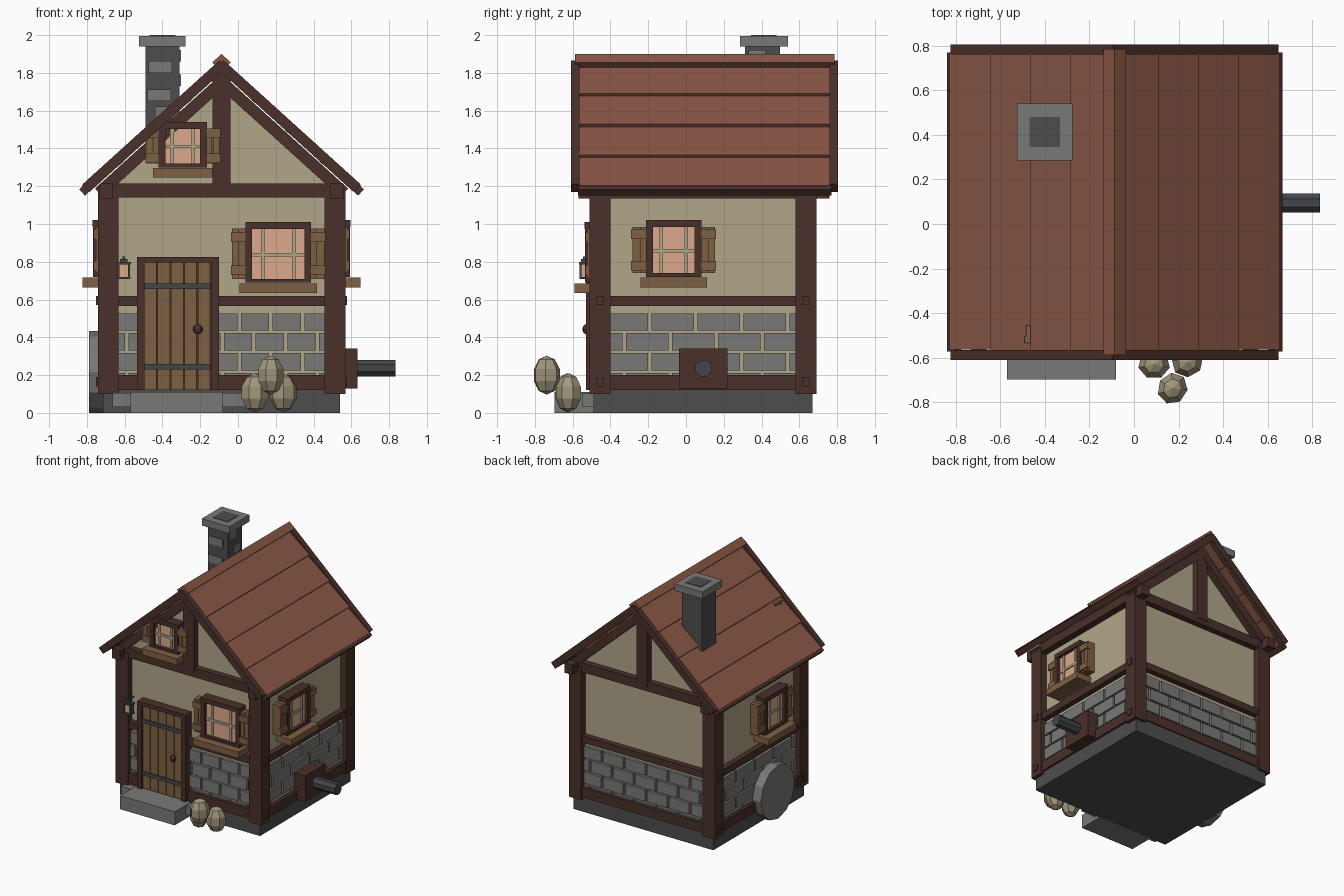
import bpy, bmesh, math
from mathutils import Matrix, Vector

if "Cube" in bpy.data.objects:
    bpy.data.objects.remove(bpy.data.objects["Cube"])


def material(name, r, g, b):
    m = bpy.data.materials.new(name)
    m.diffuse_color = (r, g, b, 1)
    m.use_nodes = True
    m.node_tree.nodes["Principled BSDF"].inputs["Base Color"].default_value = m.diffuse_color
    return m


PLASTER = material("plaster", .44, .38, .25)
STONE = material("grey stone", .19, .19, .185)
DARK = material("dark stone", .075, .075, .075)
TIMBER = material("dark timber", .068, .030, .023)
ROOF = material("roof red", .25, .095, .06)
WOOD = material("light wood", .21, .115, .055)
GLASS = material("warm glass", .72, .40, .26)
IRON = material("iron", .055, .06, .068)
SACK = material("beige", .36, .31, .20)

CX, CY = -.087, .09        # house axis
HX, HY = .60, .545         # plaster half sizes


def finish(name, bm, mat, M=Matrix()):
    bmesh.ops.recalc_face_normals(bm, faces=bm.faces)
    me = bpy.data.meshes.new(name)
    bm.to_mesh(me)
    bm.free()
    me.materials.append(mat)
    me.transform(M)
    ob = bpy.data.objects.new(name, me)
    bpy.context.collection.objects.link(ob)
    return ob


def boxes(name, mat, items, M=Matrix()):
    """Each item is x0, x1, y0, y1, z0, z1."""
    bm = bmesh.new()
    for x0, x1, y0, y1, z0, z1 in items:
        c = Vector((x0 + x1, y0 + y1, z0 + z1)) / 2
        S = Matrix.Diagonal((x1 - x0, y1 - y0, z1 - z0, 1))
        bmesh.ops.create_cube(bm, size=1, matrix=Matrix.Translation(c) @ S)
    return finish(name, bm, mat, M)


def prisms(name, mat, items):
    """Each item is an xz profile (about the house axis), y0, y1."""
    bm = bmesh.new()
    for pts, y0, y1 in items:
        a = [bm.verts.new((CX + x, y0, z)) for x, z in pts]
        b = [bm.verts.new((CX + x, y1, z)) for x, z in pts]
        n = len(pts)
        bm.faces.new(a)
        bm.faces.new(b[::-1])
        for i in range(n):
            bm.faces.new((a[i], b[i], b[(i + 1) % n], a[(i + 1) % n]))
    return finish(name, bm, mat)


def cylinder(name, mat, r, depth, sides, M):
    bm = bmesh.new()
    bmesh.ops.create_cone(bm, cap_ends=True, segments=sides, radius1=r, radius2=r, depth=depth)
    return finish(name, bm, mat, M)


# wall frames: local x runs along the wall, local -y points outward from the plaster
def wall(angle, half):
    R = Matrix.Rotation(math.radians(angle), 4, 'Z')
    return Matrix.Translation((CX, CY, 0)) @ R @ Matrix.Translation((0, -half, 0))


FRONT, RIGHT, BACK, LEFT = wall(0, HY), wall(90, HX), wall(180, HY), wall(-90, HX)

# foundation and house body
boxes("foundation", DARK, [(CX - .628, CX + .628, -.49, .67, 0, .13)])
prisms("plaster_body", PLASTER, [([(-HX, .12), (HX, .12), (HX, 1.24), (0, 1.79), (-HX, 1.24)],
                                  CY - HY, CY + HY)])

# corner posts
boxes("corner_posts", TIMBER, [
    (CX + sx * .6 - .055, CX + sx * .6 + .055, CY + sy * .545 - .055, CY + sy * .545 + .055, .1, 1.18)
    for sx in (-1, 1) for sy in (-1, 1)])

# wall beams and stone courses
for name, M, half, top, w in (("front", FRONT, HX, 1.215, .15), ("right", RIGHT, HY, 1.18, .225),
                              ("back", BACK, HX, 1.215, .18), ("left", LEFT, HY, 1.18, .225)):
    h = half - .02
    boxes(name + "_beams", TIMBER, [(-h, h, -.045, .02, .12, .2), (-h, h, -.045, .02, .565, .62),
                                    (-h, h, -.05, .02, 1.14, top)], M)
    stones = []
    for row in range(4):
        z = .12 + row * .105
        u = -half + .03 - (row % 2 == 0) * w * .6
        while u < half - .06:
            a, b = max(u, -half + .03), min(u + w, half - .03)
            if b - a > .03:
                stones.append((a, b, -.022, .01, z, z + .092))
            u += w + .018
    boxes(name + "_wall_stones", STONE, stones, M)

# eave beams along the roof
boxes("eave_beams", TIMBER, [(CX + s * .61 - .035, CX + s * .61 + .035, -.57, .76, 1.135, 1.215)
                             for s in (-1, 1)])
# pegs at post feet and beam joints
boxes("post_pegs", TIMBER, [(CX + s * .655 - .01, CX + s * .655 + .01, y - .02, y + .02, z, z + .05)
                            for s in (-1, 1) for y in (-.455, .635) for z in (.14, .57)])
# gable posts
boxes("gable_posts", TIMBER, [(CX - .048, CX + .048, y, y + .08, 1.18, 1.8) for y in (-.51, .61)])

# roof
SLOPE = math.atan2(.67, .74)
CA, SA = math.cos(SLOPE), math.sin(SLOPE)


def slope_strip(side, x0, x1, top0, top1, thick):
    """Profile lying along the roof slope; tops are offsets along the slope normal."""
    def pt(x, off):
        return (side * (x + off * SA), 1.855 - x * SA / CA + off * CA)
    return [pt(x0, top0), pt(x1, top1), pt(x1, top1 - thick), pt(x0, top0 - thick)]


tiles, barges, rafters, fascia = [], [], [], []
for s in (-1, 1):
    for i in range(4):
        grow = .004 * i
        tiles.append((slope_strip(s, .005 + .18 * i, .19 + .18 * i, -.008, .012, .034),
                      -.575 + grow, .775 - grow))
    for y in (-.61, .76):
        barges.append((slope_strip(s, 0, .725, .016, .016, .055), y, y + .045))
    for y in (-.515, .615):
        rafters.append((slope_strip(s, .0, .70, -.045, -.045, .062), y, y + .08))
    fascia.append((slope_strip(s, .715, .748, .008, .008, .045), -.572, .77))
prisms("roof_planks", ROOF, tiles)
prisms("barge_boards", TIMBER, barges)
prisms("gable_rafters", TIMBER, rafters)
prisms("eave_fascia", TIMBER, fascia)
prisms("roof_ridge", ROOF, [([(0, 1.9), (.05, 1.855), (0, 1.81), (-.05, 1.855)], -.587, .785)])

# chimney
boxes("chimney_shaft", DARK, [(-.49, -.31, .312, .497, 1.42, 1.95)])
boxes("chimney_cap", STONE, [(-.525, -.277, .285, .54, 1.94, 1.996)])
boxes("chimney_opening", DARK, [(-.468, -.332, .345, .48, 1.99, 2.0)])
boxes("chimney_stones", STONE,
      [(x, x + .125, .304, .32, z, z + .062) for x, z in ((-.475, 1.8), (-.48, 1.65), (-.44, 1.56))]
      + [(-.32, -.302, y, y + .09, z, z + .062) for y, z in ((.38, 1.73), (.33, 1.86))])


# windows with sill and shutters
def window(name, M, u, half, z0, z1, shutter):
    t = .036
    h = z1 - z0
    boxes(name + "_glass", GLASS, [(u - half + t, u + half - t, -.055, 0, z0 + .01, z1 - t)], M)
    boxes(name + "_frame", TIMBER, [(u - half, u - half + t, -.08, 0, z0, z1),
                                    (u + half - t, u + half, -.08, 0, z0, z1),
                                    (u - half, u + half, -.082, 0, z1 - t, z1),
                                    (u - half, u + half, -.08, 0, z0, z0 + .02)], M)
    g = (half - t) * .6
    zm = z0 + h * .46
    boxes(name + "_lattice", PLASTER, [(u + k - .009, u + k + .009, -.065, -.05, z0 + .015, z1 - t)
                                       for k in (-g, g)]
          + [(u - half + t, u + half - t, -.064, -.05, zm - .009, zm + .009)], M)
    boxes(name + "_sill", WOOD, [(u - half - .03, u + half + .03, -.135, 0, z0 - .055, z0 - .004)], M)
    parts = []
    for s in (-1, 1):
        a, b = sorted((u + s * (half - .006), u + s * (half + shutter - .01)))
        m = (a + b) / 2
        parts += [(a, m - .002, -.066, 0, z0 + .02, z1 - .035), (m + .002, b, -.066, 0, z0 + .02, z1 - .035)]
        for f in (.2, .75):
            parts.append((a - .006, b + .006, -.078, -.05, z0 + h * f - .025, z0 + h * f + .025))
    boxes(name + "_shutters", WOOD, parts, M)


window("front_window", FRONT, .30, .174, .69, 1.01, .08)
window("attic_window", FRONT, -.205, .128, 1.30, 1.54, .075)
window("right_window", RIGHT, -.155, .147, .72, 1.02, .082)
window("left_window", LEFT, .155, .147, .72, 1.02, .082)

# door
boxes("door_frame", TIMBER, [(-.535, -.495, -.53, -.4, .12, .825), (-.142, -.1, -.53, -.4, .12, .825),
                             (-.535, -.1, -.532, -.4, .795, .825)])
boxes("door_backing", TIMBER, [(-.5, -.14, -.498, -.4, .12, .8)])
boxes("door_planks", WOOD, [(-.497 + i * .0712, -.432 + i * .0712, -.512, -.45, .12, .797) for i in range(5)])
boxes("door_straps", IRON, [(-.495, -.145, -.522, -.5, z, z + .03) for z in (.23, .655)])
bm = bmesh.new()
bmesh.ops.create_uvsphere(bm, u_segments=8, v_segments=6, radius=.026)
finish("door_knob", bm, TIMBER, Matrix.Translation((-.213, -.53, .443)) @ Matrix.Diagonal((1, .7, 1, 1)))

# door steps
boxes("door_step", STONE, [(-.57, -.08, -.697, -.48, 0, .11)])
boxes("step_footing", STONE, [(-.665, .05, -.55, -.48, .03, .105)])

# lantern beside the door
LX, LY = -.605, -.54
boxes("lantern_frame", IRON, [(LX - .035, LX + .035, LY - .025, LY + .025, .708, .72),
                              (LX - .038, LX + .038, LY - .027, LY + .027, .785, .80),
                              (LX - .02, LX + .02, LY - .015, LY + .015, .80, .815),
                              (LX - .006, LX + .006, LY - .006, -.48, .815, .828)]
      + [(LX + a * .028 - .006, LX + a * .028 + .006, LY + b * .018 - .005, LY + b * .018 + .005, .715, .79)
         for a in (-1, 1) for b in (-1, 1)])
boxes("lantern_glow", GLASS, [(LX - .024, LX + .024, LY - .015, LY + .015, .72, .785)])

# axle housing and axle on the right wall, wheel on the left wall
boxes("axle_housing", TIMBER, [(.5, .632, -.037, .22, .13, .34)])
TURN = Matrix.Rotation(math.pi / 2, 4, 'Y')
cylinder("axle", IRON, .047, .30, 8, Matrix.Translation((.685, .094, .237)) @ TURN
         @ Matrix.Rotation(math.pi / 8, 4, 'Z'))
cylinder("round_stone", STONE, .217, .075, 12, Matrix.Translation((-.752, -.05, .217)) @ TURN)

# sacks in front
for i, (x, y, z) in enumerate(((.09, -.63, .107), (.24, -.62, .107), (.173, -.738, .2))):
    bm = bmesh.new()
    bmesh.ops.create_uvsphere(bm, u_segments=7, v_segments=5, radius=1)
    finish("sack_%d" % (i + 1), bm, SACK, Matrix.Translation((x, y, z))
           @ Matrix.Rotation(.5 * i, 4, 'Z') @ Matrix.Diagonal((.076, .07, .103, 1)))
